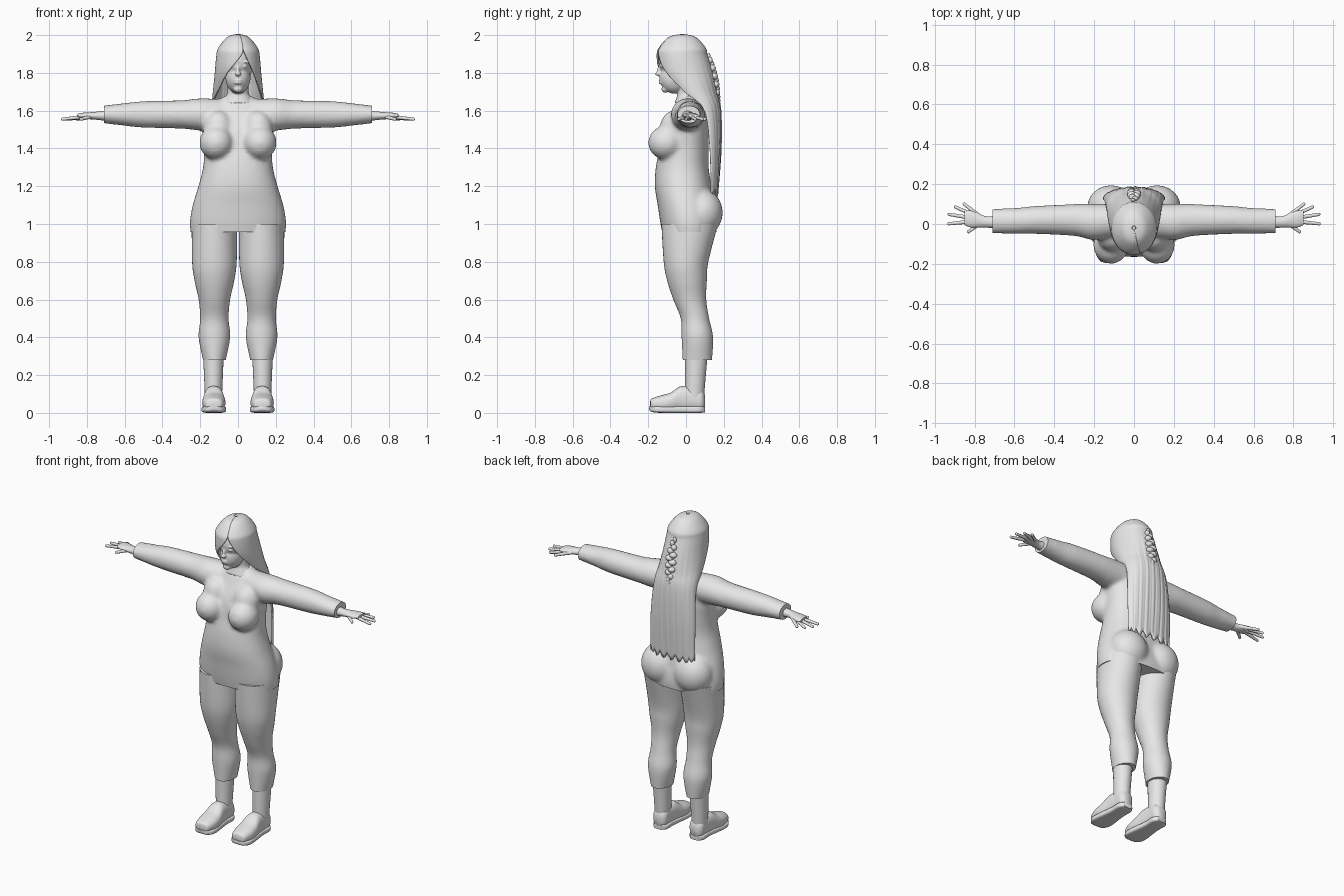
import bpy, bmesh, math
from mathutils import Vector, Matrix

if "Cube" in bpy.data.objects:
    bpy.data.objects.remove(bpy.data.objects["Cube"])

grey = (0.8, 0.8, 0.8, 1)
clay = bpy.data.materials.new("light_grey")
clay.use_nodes = True
clay.diffuse_color = grey
clay.node_tree.nodes["Principled BSDF"].inputs["Base Color"].default_value = grey


def finish(name, bm, mirror=False):
    bmesh.ops.recalc_face_normals(bm, faces=bm.faces[:])
    mesh = bpy.data.meshes.new(name)
    bm.to_mesh(mesh)
    bm.free()
    mesh.materials.append(clay)
    part = bpy.data.objects.new(name, mesh)
    bpy.context.collection.objects.link(part)
    if mirror:
        part.modifiers.new("mirror", "MIRROR")
    bpy.ops.object.select_all(action="DESELECT")
    part.select_set(True)
    bpy.context.view_layer.objects.active = part
    bpy.ops.object.shade_smooth_by_angle(angle=math.radians(50))
    return part


def fuse(bm, voxel, smoothing):
    # melt overlapping solids into one soft skin
    rough = finish("working_shape", bm)
    remesh = rough.modifiers.new("remesh", "REMESH")
    remesh.mode, remesh.voxel_size = "VOXEL", voxel
    soften = rough.modifiers.new("soften", "SMOOTH")
    soften.factor, soften.iterations = 0.5, smoothing
    graph = bpy.context.evaluated_depsgraph_get()
    fused = bmesh.new()
    fused.from_mesh(rough.evaluated_get(graph).to_mesh())
    bpy.data.objects.remove(rough)
    return fused


def smooth_rows(rows, steps=6):
    # smooth curve through rows of any length
    points = [Vector(row) for row in rows]
    padded = [points[0], *points, points[-1]]
    for before, start, end, after in zip(padded, padded[1:], padded[2:], padded[3:]):
        leave = start + (end - before) / 6
        arrive = end - (after - start) / 6
        for step in range(steps):
            t = step / steps
            first, middle, last = start.lerp(leave, t), leave.lerp(arrive, t), arrive.lerp(end, t)
            yield first.lerp(middle, t).lerp(middle.lerp(last, t), t)
    yield points[-1]


def skin_rings(bm, rings, closed):
    grid = [[bm.verts.new(point) for point in ring] for ring in rings]
    for lower, upper in zip(grid, grid[1:]):
        for j in range(0 if closed else 1, len(lower)):
            bm.faces.new((lower[j - 1], lower[j], upper[j], upper[j - 1]))
    if closed:
        bm.faces.new(grid[0])
        bm.faces.new(grid[-1])


def loft(bm, axis, fixed, rows, side=1, power=2, count=40):
    # row: position on the axis, centre, two radii; fixed is the other centre
    rings = []
    for place, centre, wide, deep in smooth_rows(rows):
        ring = []
        for j in range(count):
            turn = math.tau * j / count
            c, s = math.cos(turn), math.sin(turn)
            u = wide * math.copysign(abs(c) ** (2 / power), c)
            v = deep * math.copysign(abs(s) ** (2 / power), s)
            x, y, z = {"x": (place, centre + u, fixed + v),
                       "y": (fixed + u, place, centre + v),
                       "z": (fixed + u, centre + v, place)}[axis]
            ring.append((side * x, y, z))
        rings.append(ring)
    skin_rings(bm, rings, True)


def ball(bm, centre, radii):
    matrix = Matrix.Translation(centre) @ Matrix.Diagonal((*radii, 1))
    bmesh.ops.create_uvsphere(bm, u_segments=28, v_segments=18, radius=1, matrix=matrix)


def pair_part(name, axis, fixed, rows, power=2):
    bm = bmesh.new()
    loft(bm, axis, fixed, rows, power=power)
    finish(name, bm, mirror=True)


# Fitted top: torso, bust, seat and sleeves in one skin
bm = bmesh.new()
loft(bm, "z", 0, [(.88, .02, .24, .13), (1, .015, .255, .15), (1.1, 0, .24, .15), (1.2, -.015, .21, .15),
                  (1.3, -.02, .185, .14), (1.4, -.01, .18, .13), (1.5, 0, .185, .12),
                  (1.6, .02, .16, .09), (1.68, .02, .07, .05)], power=2.2)
for side in (1, -1):
    ball(bm, (side * .115, -.105, 1.43), (.09, .095, .09))
    ball(bm, (side * .105, -.065, 1.5), (.08, .075, .1))
    ball(bm, (side * .115, .085, 1.06), (.12, .11, .125))
    loft(bm, "x", 1.58, [(.06, .02, .08, .08), (.2, .01, .09, .085), (.3, .02, .08, .075),
                         (.5, .02, .07, .07), (.6, .015, .065, .06), (.75, .015, .06, .042)], side)
top = fuse(bm, .011, 9)

# Crisp cuffs and lower hem
for point, outward in (((.71, 0, 0), (1, 0, 0)), ((-.71, 0, 0), (-1, 0, 0)), ((0, 0, .957), (0, 0, -1))):
    cut = bmesh.ops.bisect_plane(top, geom=top.verts[:] + top.edges[:] + top.faces[:],
                                 plane_co=point, plane_no=outward, clear_outer=True)
    rim = [item for item in cut["geom_cut"] if isinstance(item, bmesh.types.BMEdge)]
    bmesh.ops.holes_fill(top, edges=rim, sides=0)
finish("fitted_top", top)

# Trousers, socks and shoes
pair_part("trouser_legs", "z", .125, [(.28, .06, .06, .077), (.4, .06, .083, .083), (.5, .047, .075, .075),
                                      (.6, .02, .083, .087), (.7, .005, .105, .105), (.8, 0, .118, .118),
                                      (1, .02, .12, .15)])
pair_part("socks", "z", .13, [(.08, .045, .045, .05), (.2, .05, .05, .055), (.31, .055, .055, .06)])
pair_part("shoe_uppers", "y", .128, [(-.19, .045, .02, .015), (-.18, .047, .045, .03), (-.13, .05, .06, .043),
                                     (-.08, .058, .06, .05), (-.03, .073, .052, .067), (.03, .073, .047, .065),
                                     (.08, .068, .045, .058), (.1, .06, .025, .035)], 2.4)
pair_part("shoe_soles", "y", .128, [(-.195, .025, .02, .01), (-.18, .02, .047, .015), (-.13, .018, .065, .018),
                                    (0, .018, .05, .018), (.07, .018, .05, .018), (.1, .018, .03, .015)], 4)

# Hands: palm with fingers fanned out from the wrist
bm = bmesh.new()
loft(bm, "x", 1.573, [(.69, .01, .033, .028), (.74, .01, .028, .022), (.79, .02, .037, .018),
                      (.82, .025, .042, .016), (.85, .03, .036, .01)])
for angle, reach in ((38, .13), (24, .16), (9, .18), (-6, .18), (-36, .1)):
    turn = math.radians(angle)
    wrist = Vector((.75, .02, 1.575))
    tip = wrist + Vector((reach * math.cos(turn), reach * math.sin(turn), -.02))
    aim = (tip - wrist).to_track_quat("Z", "Y").to_matrix().to_4x4()
    bmesh.ops.create_cone(bm, cap_ends=True, segments=14, radius1=.012, radius2=.008, depth=reach,
                          matrix=Matrix.Translation((wrist + tip) / 2) @ aim)
    ball(bm, tip, (.008, .008, .008))
finish("hands", bm, mirror=True)

# Head, neck and face in one skin
bm = bmesh.new()
loft(bm, "z", 0, [(1.64, .01, .09, .07), (1.67, .01, .07, .06), (1.7, .01, .056, .055), (1.8, .01, .054, .055)])
ball(bm, (0, -.03, 1.86), (.085, .115, .11))
ball(bm, (0, -.06, 1.775), (.066, .08, .085))
ball(bm, (0, -.11, 1.715), (.025, .02, .02))
ball(bm, (0, -.138, 1.81), (.01, .016, .03))
ball(bm, (0, -.146, 1.795), (.016, .017, .011))
for height in (1.76, 1.747):
    ball(bm, (0, -.13, height), (.023, .015, .007))
for side in (1, -1):
    ball(bm, (side * .034, -.126, 1.835), (.015, .012, .008))
    ball(bm, (side * .036, -.126, 1.857), (.022, .015, .007))
finish("head", fuse(bm, .005, 2))

# Long hair: an open sheet around the face with an uneven swept fringe
# row: height, centre, two radii, opening angle on the left and the right
outline = [(2, -.02, .01, .01, 15, -15), (1.985, -.02, .055, .07, 15, -15), (1.93, -.02, .1, .12, 15, -15),
           (1.89, -.02, .11, .13, 22, -8), (1.8, 0, .118, .138, 44, 28), (1.7, .045, .128, .115, 64, 56),
           (1.6, .1, .137, .08, 88, 88), (1.4, .125, .15, .056, 90, 90), (1.16, .13, .15, .035, 92, 92)]
rings = []
for height, centre, wide, deep, left, right in smooth_rows(outline):
    ring = []
    grooving = max(0, min(1, 2 * (1.9 - height)))
    ragged = max(0, 1.3 - height) / 9
    for j in range(100):
        turn = math.radians(left + (360 - left - right) * j / 99)
        groove = 1 + grooving * (.03 * math.sin(23 * turn) + .02 * math.sin(41 * turn))
        ring.append((wide * math.sin(turn), centre - deep * groove * math.cos(turn),
                     height + ragged * math.sin(17 * turn)))
    rings.append(ring)
bm = bmesh.new()
skin_rings(bm, rings, False)
hair = finish("long_hair", bm)
thickness = hair.modifiers.new("thickness", "SOLIDIFY")
thickness.thickness, thickness.offset = .01, 0

# Braided tail: plump strands alternating from side to side
bm = bmesh.new()
strands = 15
for k in range(strands):
    t = k / (strands - 1)
    plump = .4 + math.sin(math.pi * t)
    ball(bm, (.008 * plump * (-1) ** k, .1 + .075 * math.sqrt(t), 1.91 - .3 * t),
         (.018 * plump, .015 * plump, .018))
finish("hair_braid", bm)
